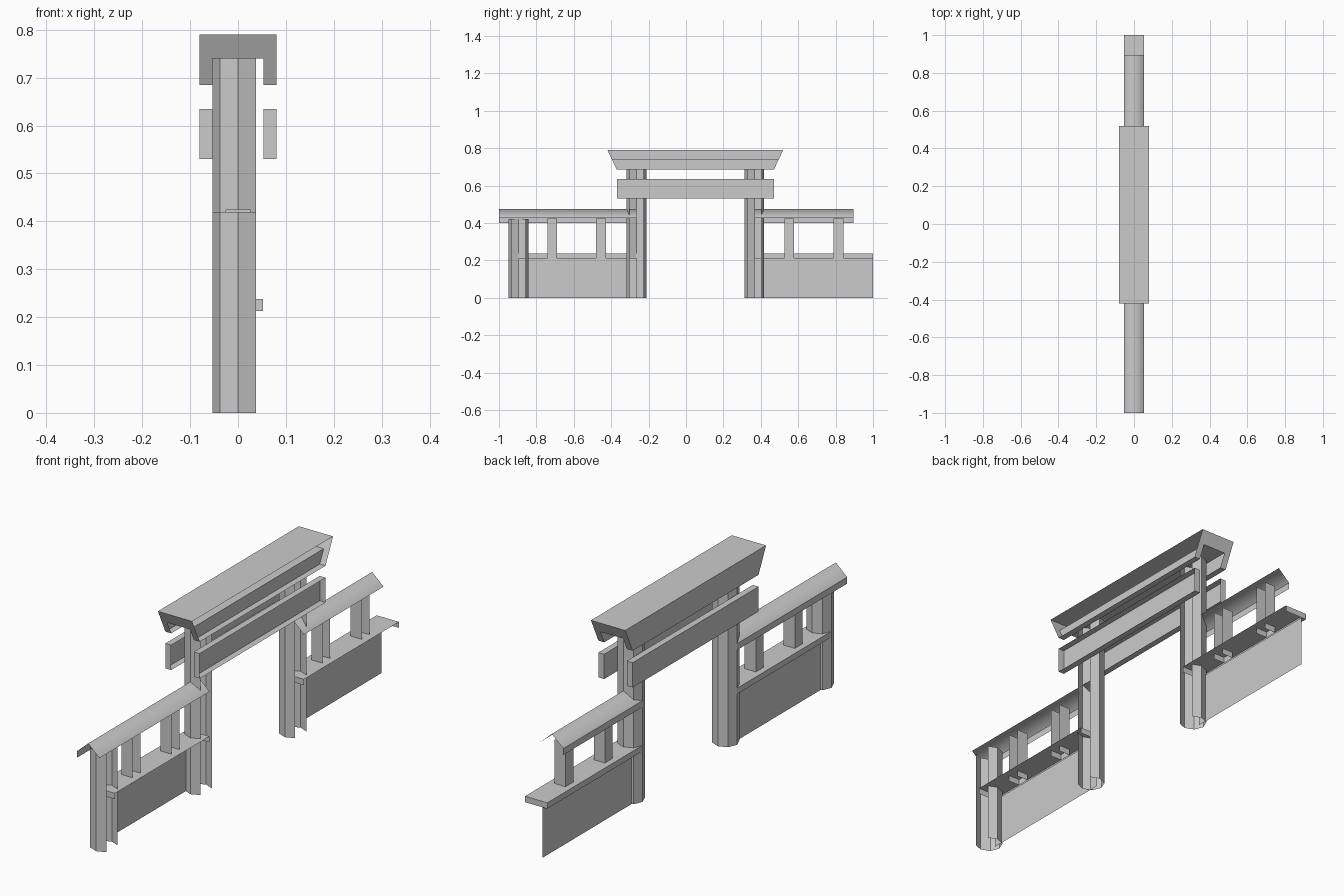
import bpy, bmesh, math

if "Cube" in bpy.data.objects:
    bpy.data.objects.remove(bpy.data.objects["Cube"])


def make(name, build, smooth=False):
    """Create an object from a bmesh building function."""
    bm = bmesh.new()
    build(bm)
    bmesh.ops.remove_doubles(bm, verts=bm.verts, dist=1e-5)
    me = bpy.data.meshes.new(name)
    bm.to_mesh(me)
    bm.free()
    for p in me.polygons:
        p.use_smooth = smooth
    ob = bpy.data.objects.new(name, me)
    bpy.context.collection.objects.link(ob)
    return ob


def face(bm, pts):
    bm.faces.new([bm.verts.new(p) for p in pts])


def sweep(bm, prof, y0, y1, closed=False, slant=None, skip=(), caps=False):
    """Sweep an (x, z) profile along y; slant(z) pulls both ends inward."""
    s = slant or (lambda z: 0.0)
    a = [(x, y0 + s(z), z) for x, z in prof]
    b = [(x, y1 - s(z), z) for x, z in prof]
    n = len(prof)
    for i in range(n if closed else n - 1):
        if i not in skip:
            j = (i + 1) % n
            face(bm, [a[i], b[i], b[j], a[j]])
    if caps:
        face(bm, a)
        face(bm, b[::-1])


def rect(x0, x1, z0, z1):
    # edge order: bottom, +x side, top, -x side
    return [(x0, z0), (x1, z0), (x1, z1), (x0, z1)]


# Octagonal pillars, open towards +x
def pillar(name, y, h, r=0.053):
    ring = [(r * math.cos(math.radians(45 * k)), y + r * math.sin(math.radians(45 * k)))
            for k in range(1, 8)]

    def build(bm):
        for p, q in zip(ring, ring[1:]):
            face(bm, [(*p, 0), (*q, 0), (*q, h), (*p, h)])
    make(name, build)


pillar("end_pillar", -0.895, 0.42)
pillar("gate_pillar_left", -0.265, 0.74)
pillar("gate_pillar_right", 0.365, 0.74)

# Gate roof: inverted channel with slanted ends, open outer +x side
channel = [(-0.08, 0.79), (-0.08, 0.685), (-0.053, 0.685), (-0.053, 0.74),
           (0.053, 0.74), (0.053, 0.685), (0.08, 0.685), (0.08, 0.79)]
make("gate_roof", lambda bm: sweep(bm, channel, -0.42, 0.52, closed=True,
                                   slant=lambda z: (0.79 - z) / 0.105 * 0.05,
                                   skip=(2, 6), caps=True))

# Pair of crossbeams
for name, x0 in (("crossbeam_back", -0.08), ("crossbeam_front", 0.053)):
    make(name, lambda bm: sweep(bm, rect(x0, x0 + 0.027, 0.53, 0.635), -0.37, 0.47,
                                closed=True, skip=(1,), caps=True))

# Side sections: (label, wall range, roof range, post centres)
sections = (("left", (-0.895, -0.265), (-1.0, -0.265), (-0.715, -0.455)),
            ("right", (0.365, 1.0), (0.365, 0.895), (0.552, 0.815)))

for label, wall, roof, posts in sections:
    # Ridge roof with a back fascia
    make(label + "_wall_roof",
         lambda bm: sweep(bm, [(-0.053, 0.427), (0, 0.475), (0.053, 0.427)], *roof),
         smooth=True)
    make(label + "_roof_fascia",
         lambda bm: sweep(bm, [(-0.053, 0.40), (-0.053, 0.427)], *roof))

    # Low wall panel
    make(label + "_wall_panel", lambda bm: sweep(bm, [(-0.03, 0), (-0.03, 0.213)], *wall))

    # Ledge on the wall
    def ledge(bm):
        sweep(bm, [(-0.03, 0.213), (-0.052, 0.213), (-0.052, 0.238), (0.052, 0.238)], *wall)
        for y in wall:
            face(bm, [(x, y, z) for x, z in rect(-0.052, 0.052, 0.213, 0.238)])
    make(label + "_ledge", ledge)

    # Square posts, open towards +x
    for i, y in enumerate(posts):
        make(f"{label}_post_{i + 1}",
             lambda bm: sweep(bm, rect(-0.026, 0.026, 0.213, 0.425), y - 0.026, y + 0.026,
                              closed=True, skip=(0, 1, 2), caps=True))
